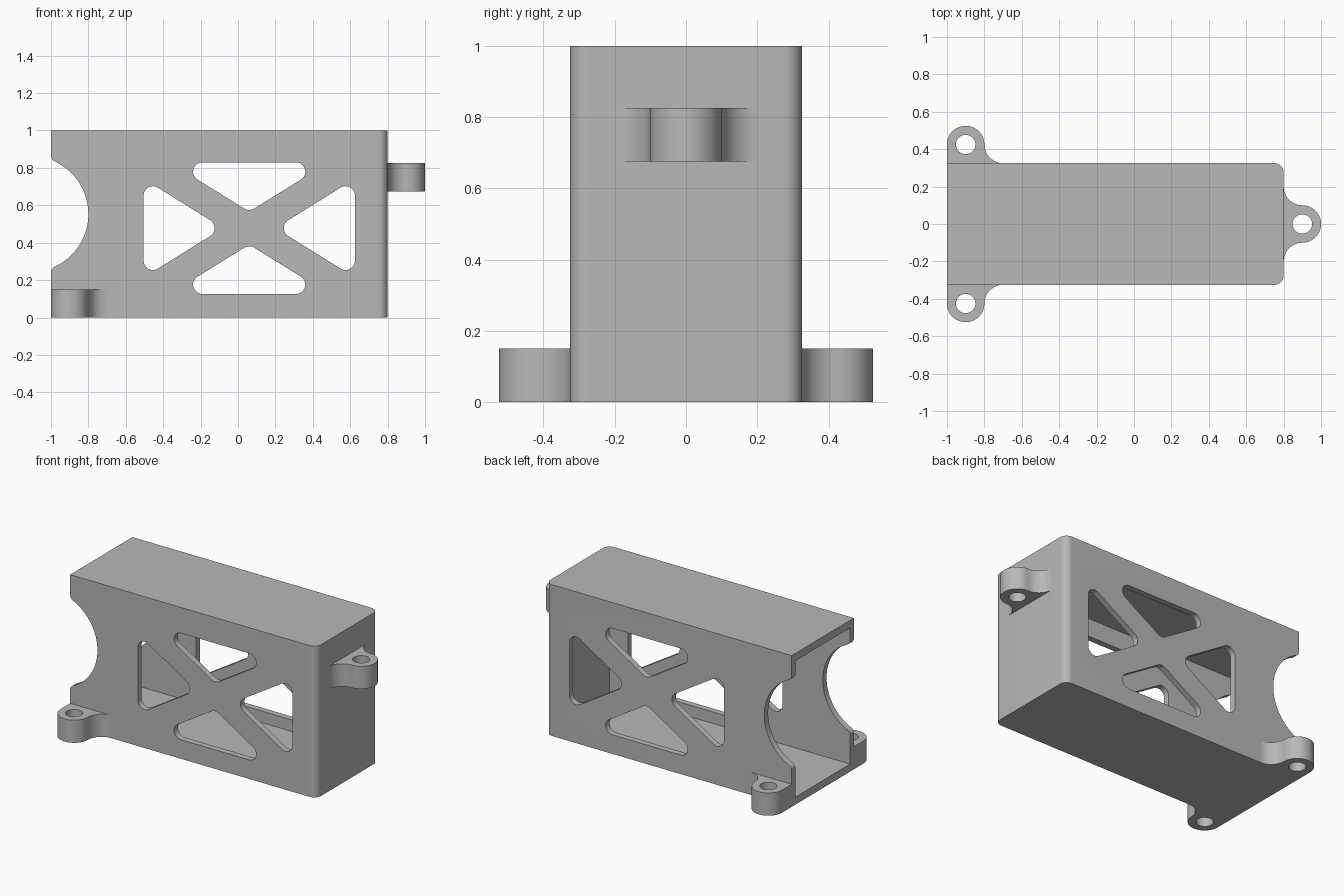
import bpy
import bmesh
from math import cos, sin, radians, degrees, atan2, sqrt
from mathutils import Vector

cube = bpy.data.objects.get("Cube")
if cube:
    bpy.data.objects.remove(cube, do_unlink=True)

GREY = (0.48, 0.48, 0.48, 1)
grey = bpy.data.materials.new("plain_grey")
grey.use_nodes = True
grey.diffuse_color = GREY
grey.node_tree.nodes["Principled BSDF"].inputs["Base Color"].default_value = GREY


def arc(cx, cy, r, start, end, steps=12):
    angles = [radians(start + (end - start) * i / steps) for i in range(steps + 1)]
    return [(cx + r * cos(a), cy + r * sin(a)) for a in angles]


def prism(name, outline, lo, hi, place):
    """Extrude a 2D outline from lo to hi; place maps (u, v, w) to x, y, z."""
    bm = bmesh.new()
    base = bm.faces.new([bm.verts.new(place(u, v, lo)) for u, v in outline])
    shift = Vector(place(0, 0, hi)) - Vector(place(0, 0, lo))
    top = bmesh.ops.extrude_face_region(bm, geom=[base], use_keep_orig=True)["geom"]
    bmesh.ops.translate(bm, vec=shift, verts=[g for g in top if isinstance(g, bmesh.types.BMVert)])
    bmesh.ops.recalc_face_normals(bm, faces=bm.faces)
    mesh = bpy.data.meshes.new(name)
    bm.to_mesh(mesh)
    bm.free()
    mesh.materials.append(grey)
    obj = bpy.data.objects.new(name, mesh)
    bpy.context.collection.objects.link(obj)
    return obj


def select(obj):
    bpy.ops.object.select_all(action="DESELECT")
    obj.select_set(True)
    bpy.context.view_layer.objects.active = obj


def cut(obj, cutter):
    cutter.hide_render = True
    mod = obj.modifiers.new("cut", "BOOLEAN")
    mod.operation = "DIFFERENCE"
    mod.solver = "EXACT"
    mod.object = cutter
    select(obj)
    bpy.ops.object.modifier_apply(modifier=mod.name)
    bpy.data.objects.remove(cutter, do_unlink=True)


def smooth(obj):
    select(obj)
    bpy.ops.object.shade_smooth_by_angle(angle=radians(30))


def rounded_triangle(centres, r):
    """Outline around three corner circles listed counter-clockwise."""
    pts = []
    for i, c in enumerate(centres):
        p, n = centres[i - 1], centres[(i + 1) % 3]
        start = degrees(atan2(c[1] - p[1], c[0] - p[0])) - 90
        end = degrees(atan2(n[1] - c[1], n[0] - c[0])) - 90
        pts += arc(*c, r, start, start + (end - start) % 360)
    return pts


def upright(u, v, w):
    return (u, v, w)


def sideways(u, v, w):
    return (u, w, v)


# Hollow housing, open at the -x end, rounded at the other
HALF, END, WALL, SLAB, ROUND = 0.325, 0.8, 0.04, 0.05, 0.05
outline = [(-1, -HALF)]
outline += arc(END - ROUND, -HALF + ROUND, ROUND, -90, 0)
outline += arc(END - ROUND, HALF - ROUND, ROUND, 0, 90)
outline += [(-1, HALF)]
housing = prism("housing", outline, 0, 1, upright)
inner = HALF - WALL
cavity = [(-1.2, -inner), (END - WALL, -inner), (END - WALL, inner), (-1.2, inner)]
cut(housing, prism("cavity_cutter", cavity, SLAB, 1 - SLAB, upright))

# Cross-braced windows through both side walls
MX, MZ = 0.06, 0.478
windows = []
for s in (1, -1):
    windows.append([(MX + 0.25 * s, MZ + 0.302 * s), (MX - 0.25 * s, MZ + 0.302 * s),
                    (MX, MZ + 0.147 * s)])
    windows.append([(MX + 0.515 * s, MZ - 0.174 * s), (MX + 0.515 * s, MZ + 0.174 * s),
                    (MX + 0.235 * s, MZ)])
for centres in windows:
    cut(housing, prism("window_cutter", rounded_triangle(centres, 0.05), -0.6, 0.6, sideways))

# Arched notch with softened lips at the open end
R, LIP, AZ = 0.31, 0.035, 0.553
AX = -0.8 - R
lip_x = -1 + LIP
rise = sqrt((R + LIP) ** 2 - (lip_x - AX) ** 2)
tilt = degrees(atan2(rise, lip_x - AX))
notch = [(-1.2, AZ - rise)]
notch += arc(lip_x, AZ - rise, LIP, 180, 180 - tilt, 8)
notch += arc(AX, AZ, R, -tilt, tilt, 36)[1:-1]
notch += arc(lip_x, AZ + rise, LIP, 180 + tilt, 180, 8)
notch += [(-1.2, AZ + rise)]
cut(housing, prism("notch_cutter", notch, -0.6, 0.6, sideways))
smooth(housing)


# Screw lugs: round eye, blended into the wall on one or both sides
def lug(name, both_sides, lo, hi, place):
    pts = arc(-0.2, 0.1, 0.1, -90, 0) if both_sides else [(-0.1, 0), (-0.1, 0.1)]
    pts += arc(0, 0.1, 0.1, 180, 0, 24)[1:]
    pts += arc(0.2, 0.1, 0.1, 180, 270)[1:]
    obj = prism(name, pts, lo, hi, place)
    hole = arc(0, 0.1, 0.052, 0, 360, 32)[:-1]
    cut(obj, prism("hole_cutter", hole, lo - 0.1, hi + 0.1, place))
    smooth(obj)


lug("front_lug", False, 0, 0.15, lambda u, v, w: (u - 0.9, -HALF - v, w))
lug("back_lug", False, 0, 0.15, lambda u, v, w: (u - 0.9, HALF + v, w))
lug("end_lug", True, 0.675, 0.825, lambda u, v, w: (END + v, u, w))
